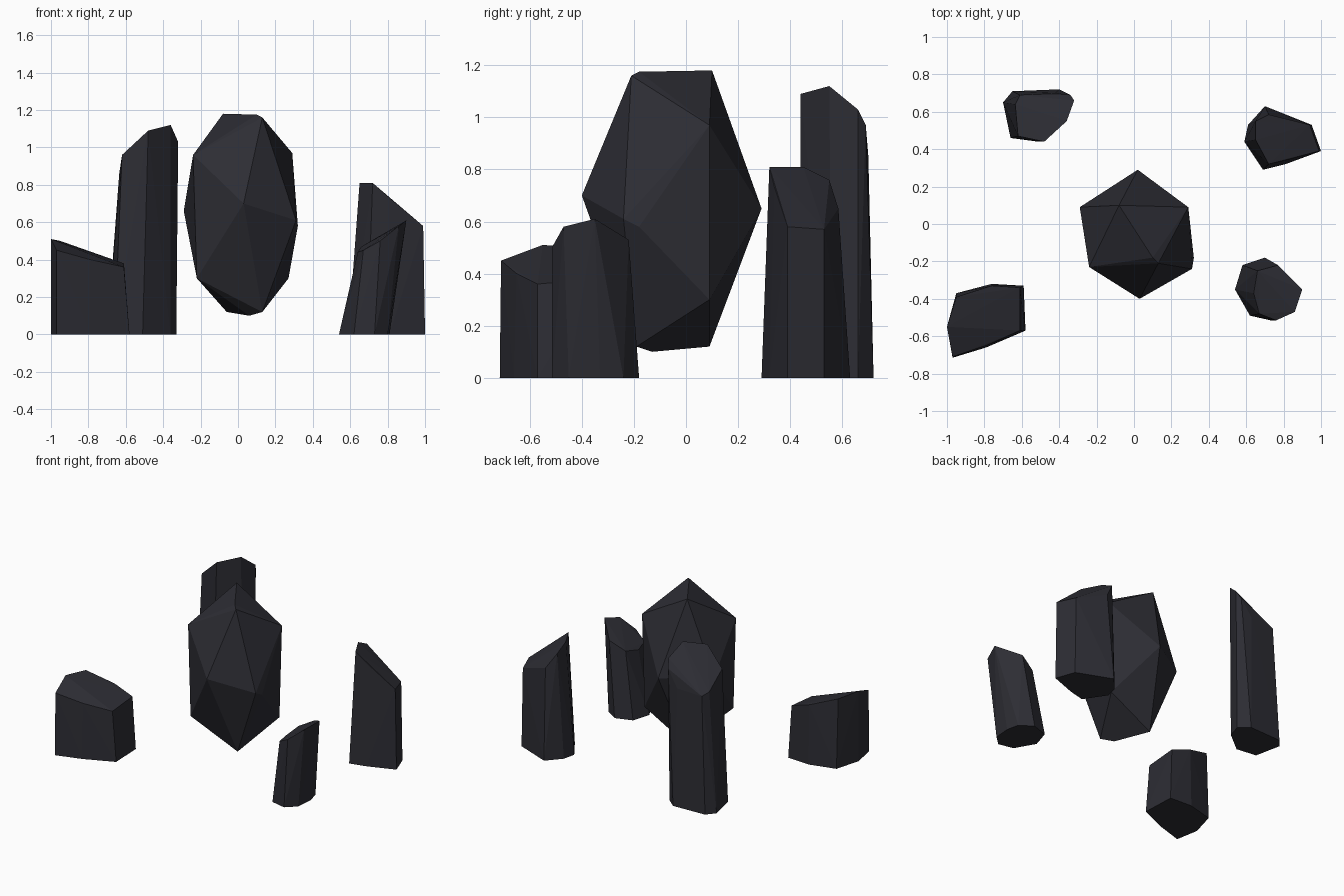
import bpy, bmesh

stone = bpy.data.materials.new("dark_slate")
stone.diffuse_color = (0.026, 0.026, 0.034, 1)


def hull(name, pts):
    """Flat-faced rock from the convex hull of a few corner points."""
    bm = bmesh.new()
    for p in pts:
        bm.verts.new(p)
    res = bmesh.ops.convex_hull(bm, input=list(bm.verts))
    loose = [v for v in bm.verts if not v.link_faces]
    bmesh.ops.delete(bm, geom=loose, context='VERTS')
    bmesh.ops.recalc_face_normals(bm, faces=list(bm.faces))
    me = bpy.data.meshes.new(name)
    bm.to_mesh(me)
    bm.free()
    me.materials.append(stone)
    ob = bpy.data.objects.new(name, me)
    bpy.context.collection.objects.link(ob)


def pillar(name, base, top):
    hull(name, [(x, y, 0) for x, y in base] + top)


# Floating centre rock: a stretched, irregular icosahedron
hull("floating_rock", [
    (-.08, .10, 1.18), (.13, -.21, 1.16), (.10, -.18, 1.175),
    (-.24, -.23, .96), (.29, .09, .97),
    (.03, -.40, .70), (.02, .29, .65), (.32, -.18, .58), (.31, -.24, .61),
    (-.29, .09, .66), (-.22, -.23, .30), (.27, .09, .30),
    (.13, -.19, .12), (.06, -.13, .10), (-.06, .09, .12)])

# Front left: short wide block, top sloping down to the right
pillar("front_left_pillar",
       [(-1, -.55), (-.95, -.37), (-.76, -.32), (-.59, -.33), (-.58, -.57),
        (-.79, -.66), (-.97, -.715)],
       [(-.97, -.71, .45), (-1, -.55, .51), (-.95, -.39, .50),
        (-.76, -.33, .43), (-.61, -.34, .38), (-.61, -.57, .36),
        (-.79, -.65, .40)])

# Front right: leaning pillar
pillar("front_right_pillar",
       [(.54, -.35), (.58, -.22), (.70, -.18), (.79, -.24), (.81, -.33),
        (.80, -.45), (.73, -.515), (.62, -.49)],
       [(.64, -.37, .44), (.66, -.25, .47), (.77, -.22, .53), (.90, -.35, .61),
        (.86, -.47, .58), (.76, -.515, .50), (.67, -.48, .45)])

# Back left: tall pillar
pillar("back_left_pillar",
       [(-.70, .65), (-.65, .71), (-.40, .72), (-.33, .66), (-.36, .56),
        (-.51, .44), (-.66, .46)],
       [(-.48, .44, 1.09), (-.36, .55, 1.12), (-.32, .66, 1.03),
        (-.34, .69, .97), (-.42, .70, .85), (-.61, .69, .84),
        (-.635, .64, .86), (-.62, .47, .96)])

# Back right: medium pillar with a steep top
pillar("back_right_pillar",
       [(.59, .44), (.61, .53), (.70, .63), (.95, .53), (1, .39), (.81, .32),
        (.69, .29)],
       [(.65, .45, .81), (.72, .32, .81), (.81, .34, .73), (.99, .39, .58),
        (.94, .53, .57), (.72, .585, .65), (.65, .55, .76)])
